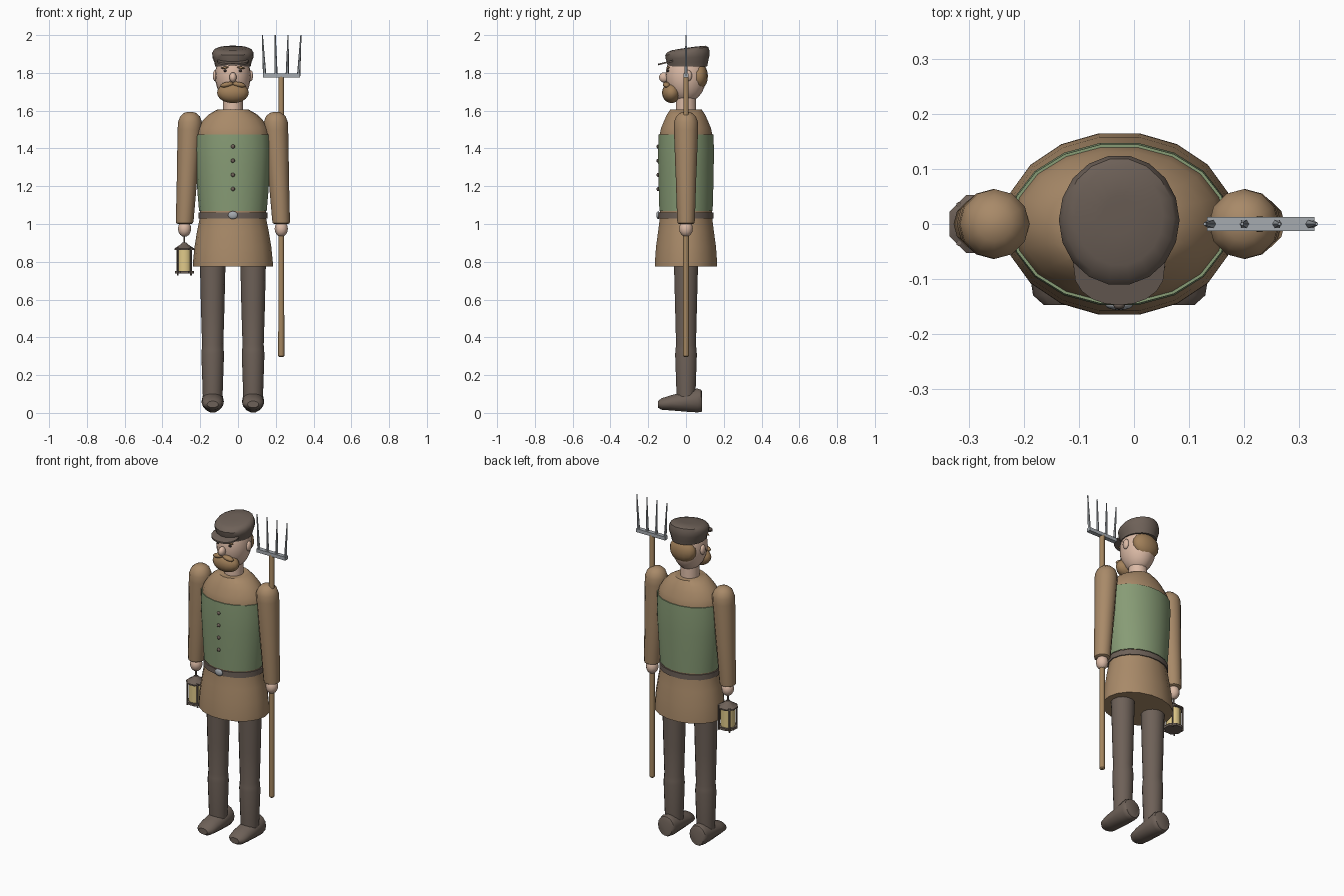
import bpy, bmesh, math
from mathutils import Vector, Matrix

CX = -0.027  # body centre line


def material(name, r, g, b):
    m = bpy.data.materials.new(name)
    lin = [c / 12.92 if c <= 0.04045 else ((c + 0.055) / 1.055) ** 2.4 for c in (r, g, b)]
    m.diffuse_color = (*lin, 1)
    return m


COAT = material("coat_tan", 0.66, 0.54, 0.41)
VEST = material("vest_green", 0.53, 0.61, 0.46)
DARK = material("dark_brown", 0.43, 0.38, 0.345)
SKIN = material("skin", 0.86, 0.73, 0.65)
HAIR = material("hair_brown", 0.63, 0.50, 0.35)
WOOD = material("wood", 0.64, 0.52, 0.37)
STEEL = material("steel", 0.65, 0.67, 0.69)
GLOW = material("lantern_glass", 0.88, 0.79, 0.54)
BLACK = material("near_black", 0.20, 0.17, 0.16)


def finish(name, bm, mat, angle=40):
    bmesh.ops.recalc_face_normals(bm, faces=bm.faces)
    me = bpy.data.meshes.new(name)
    bm.to_mesh(me)
    bm.free()
    me.materials.append(mat)
    me.shade_smooth()
    me.set_sharp_from_angle(angle=math.radians(angle))
    ob = bpy.data.objects.new(name, me)
    bpy.context.collection.objects.link(ob)
    return ob


def loft(name, mat, rings, n=12, axis="z", turn=0.0):
    """Skin elliptical rings (x, y, z, a, b) stacked along z or y."""
    bm = bmesh.new()
    loops = []
    for x, y, z, a, b in rings:
        loop = []
        for i in range(n):
            t = 2 * math.pi * i / n + turn
            c, s = a * math.cos(t), b * math.sin(t)
            loop.append(bm.verts.new((x + c, y + s, z) if axis == "z" else (x + c, y, z + s)))
        loops.append(loop)
    for p, q in zip(loops, loops[1:]):
        for i in range(n):
            j = (i + 1) % n
            bm.faces.new((p[i], p[j], q[j], q[i]))
    bm.faces.new(loops[0][::-1])
    bm.faces.new(loops[-1])
    return finish(name, bm, mat)


def ball(name, mat, c, r, u=14, v=10, rot=0.0):
    bm = bmesh.new()
    mtx = Matrix.Translation(c) @ Matrix.Rotation(rot, 4, "Y") @ Matrix.Diagonal((*r, 1))
    bmesh.ops.create_uvsphere(bm, u_segments=u, v_segments=v, radius=1, matrix=mtx)
    return finish(name, bm, mat, 60)


def rod(name, mat, p, q, r1, r2, n=8):
    p, q = Vector(p), Vector(q)
    d = q - p
    mtx = Matrix.Translation((p + q) / 2) @ d.to_track_quat("Z", "Y").to_matrix().to_4x4()
    bm = bmesh.new()
    bmesh.ops.create_cone(bm, cap_ends=True, segments=n, radius1=r1, radius2=r2, depth=d.length, matrix=mtx)
    return finish(name, bm, mat)


def body(name, mat, prof, n=18):
    return loft(name, mat, [(CX, 0, z, a, b) for z, a, b in prof], n)


# Torso: coat, vest, belt
body("coat", COAT, [(0.775, 0.200, 0.158), (0.775, 0.211, 0.168), (0.80, 0.211, 0.167),
                    (0.88, 0.203, 0.161), (0.96, 0.190, 0.150), (1.03, 0.176, 0.141),
                    (1.07, 0.175, 0.139), (1.25, 0.184, 0.141), (1.47, 0.195, 0.143),
                    (1.51, 0.183, 0.133), (1.55, 0.158, 0.116), (1.58, 0.128, 0.102), (1.605, 0.085, 0.085)])
body("vest", VEST, [(1.068, 0.172, 0.136), (1.068, 0.179, 0.143), (1.16, 0.187, 0.146),
                    (1.30, 0.197, 0.149), (1.40, 0.201, 0.150), (1.475, 0.199, 0.147), (1.475, 0.190, 0.139)])
body("belt", DARK, [(1.03, 0.170, 0.136), (1.03, 0.182, 0.147), (1.062, 0.182, 0.147), (1.062, 0.170, 0.136)])
ball("belt_buckle", STEEL, (CX, -0.147, 1.047), (0.026, 0.010, 0.021))
for i in range(4):
    ball("vest_button", DARK, (CX, -0.148, 1.41 - 0.075 * i), (0.011, 0.008, 0.011), 8, 6)

# Limbs, one set per side
for s in (-1, 1):
    x = CX + s * 0.107
    loft("leg", DARK, [(x, 0, 0.08, 0.052, 0.050), (x, 0, 0.14, 0.054, 0.053), (x, 0, 0.31, 0.060, 0.059),
                       (x, 0, 0.335, 0.058, 0.057), (x, 0, 0.36, 0.056, 0.054),
                       (x, 0, 0.55, 0.062, 0.059), (x, 0, 0.85, 0.069, 0.067)], 14)
    loft("shoe", DARK, [(x, 0.086, 0.060, 0.046, 0.052), (x, 0.080, 0.064, 0.054, 0.060),
                        (x, 0.060, 0.066, 0.058, 0.065), (x, 0.0, 0.060, 0.059, 0.055),
                        (x, -0.08, 0.053, 0.058, 0.041), (x, -0.13, 0.047, 0.050, 0.031),
                        (x, -0.148, 0.045, 0.030, 0.018)], 14, "y")
    top, low = CX + s * 0.227, CX + s * 0.256
    # sleeve leans outward and ends in a rounded shoulder
    prof = [(1.0, 0.036), (1.005, 0.045), (1.02, 0.047), (1.27, 0.055), (1.31, 0.057), (1.50, 0.064),
            (1.54, 0.0635), (1.57, 0.052), (1.588, 0.032), (1.594, 0.008)]
    loft("sleeve", COAT, [(low + (top - low) * min(1, (z - 1.0) / 0.53), 0, z, r, r) for z, r in prof], 12)
    ball("hand", SKIN, (low, 0, 0.975), (0.035, 0.036, 0.043), 12, 8)

# Head
loft("neck", SKIN, [(CX, 0.0, 1.57, 0.054, 0.056), (CX, 0.0, 1.70, 0.052, 0.052)], 14)
ball("head", SKIN, (CX, 0, 1.785), (0.094, 0.108, 0.142), 20, 14)
ball("nose", SKIN, (CX, -0.116, 1.776), (0.020, 0.027, 0.027), 10, 8)
ball("back_hair", HAIR, (CX, 0.068, 1.783), (0.084, 0.048, 0.072))
ball("beard", HAIR, (CX, -0.077, 1.695), (0.084, 0.050, 0.055), 16, 10)
for s in (-1, 1):
    ball("ear", SKIN, (CX + s * 0.094, 0.01, 1.785), (0.013, 0.022, 0.030), 10, 8)
    ball("moustache", HAIR, (CX + s * 0.032, -0.103, 1.738), (0.038, 0.020, 0.014), 10, 6, s * 0.2)
    ball("eye", BLACK, (CX + s * 0.040, -0.095, 1.811), (0.009, 0.007, 0.007), 8, 6)
    ball("eyebrow", HAIR, (CX + s * 0.042, -0.096, 1.828), (0.022, 0.008, 0.006), 8, 6, s * 0.15)

# Cap: the crown slopes down to the front
cap = loft("cap", DARK, [(CX, 0.008, 1.835, 0.094, 0.106), (CX, 0.008, 1.855, 0.098, 0.110),
                         (CX, 0.008, 1.880, 0.108, 0.117), (CX, 0.007, 1.905, 0.110, 0.119),
                         (CX, 0.010, 1.922, 0.100, 0.110), (CX, 0.014, 1.930, 0.080, 0.090),
                         (CX, 0.016, 1.932, 0.030, 0.034)], 18)
for v in cap.data.vertices:
    v.co.z += max(0, v.co.z - 1.84) * v.co.y * 1.5
# Brim: a half-disc dipping forward
bm = bmesh.new()
for z in (0.0, 0.009):
    pts = []
    for i in range(11):
        t = math.pi * i / 10
        y = -0.075 - 0.073 * math.sin(t) ** 0.8 if 0 < i < 10 else -0.07
        pts.append(bm.verts.new((CX + 0.084 * math.cos(t), y, 1.858 + z + (y + 0.075) * 0.25)))
    bm.faces.new(pts)
bm.verts.ensure_lookup_table()
for i in range(11):
    j = (i + 1) % 11
    bm.faces.new((bm.verts[i], bm.verts[j], bm.verts[11 + j], bm.verts[11 + i]))
finish("cap_brim", bm, DARK)

# Pitchfork
FX = 0.229
loft("fork_shaft", WOOD, [(FX, 0, 0.295, 0.009, 0.009), (FX, 0, 0.302, 0.016, 0.016),
                          (FX, 0, 1.775, 0.015, 0.015), (FX, 0, 1.795, 0.011, 0.011)], 10)
bm = bmesh.new()
bmesh.ops.create_cube(bm, size=1, matrix=Matrix.Translation((FX + 0.002, 0, 1.785)) @ Matrix.Diagonal((0.196, 0.026, 0.021, 1)))
finish("fork_bar", bm, STEEL)
for k in (-1.5, -0.5, 0.5, 1.5):
    rod("fork_tine", STEEL, (FX + 0.002 + k * 0.060, 0, 1.785), (FX + 0.002 + k * 0.068, 0, 2.0), 0.009, 0.003, 6)

# Lantern
LX = CX - 0.257
T8 = math.pi / 8
loft("lantern_base", DARK, [(LX, 0, 0.738, 0.054, 0.054), (LX, 0, 0.752, 0.054, 0.054)], 8, turn=T8)
loft("lantern_glass", GLOW, [(LX, 0, 0.752, 0.041, 0.041), (LX, 0, 0.868, 0.041, 0.041)], 10)
loft("lantern_roof", DARK, [(LX, 0, 0.862, 0.057, 0.057), (LX, 0, 0.870, 0.057, 0.057),
                            (LX, 0, 0.894, 0.018, 0.018), (LX, 0, 0.903, 0.012, 0.012)], 8, turn=T8)
for i in range(4):
    a = math.pi / 4 + i * math.pi / 2
    px, py = LX + 0.050 * math.cos(a), 0.050 * math.sin(a)
    rod("lantern_post", DARK, (px, py, 0.728), (px, py, 0.875), 0.005, 0.005, 6)
rod("lantern_handle", DARK, (LX, 0, 0.895), (LX, 0, 0.95), 0.005, 0.005, 6)
